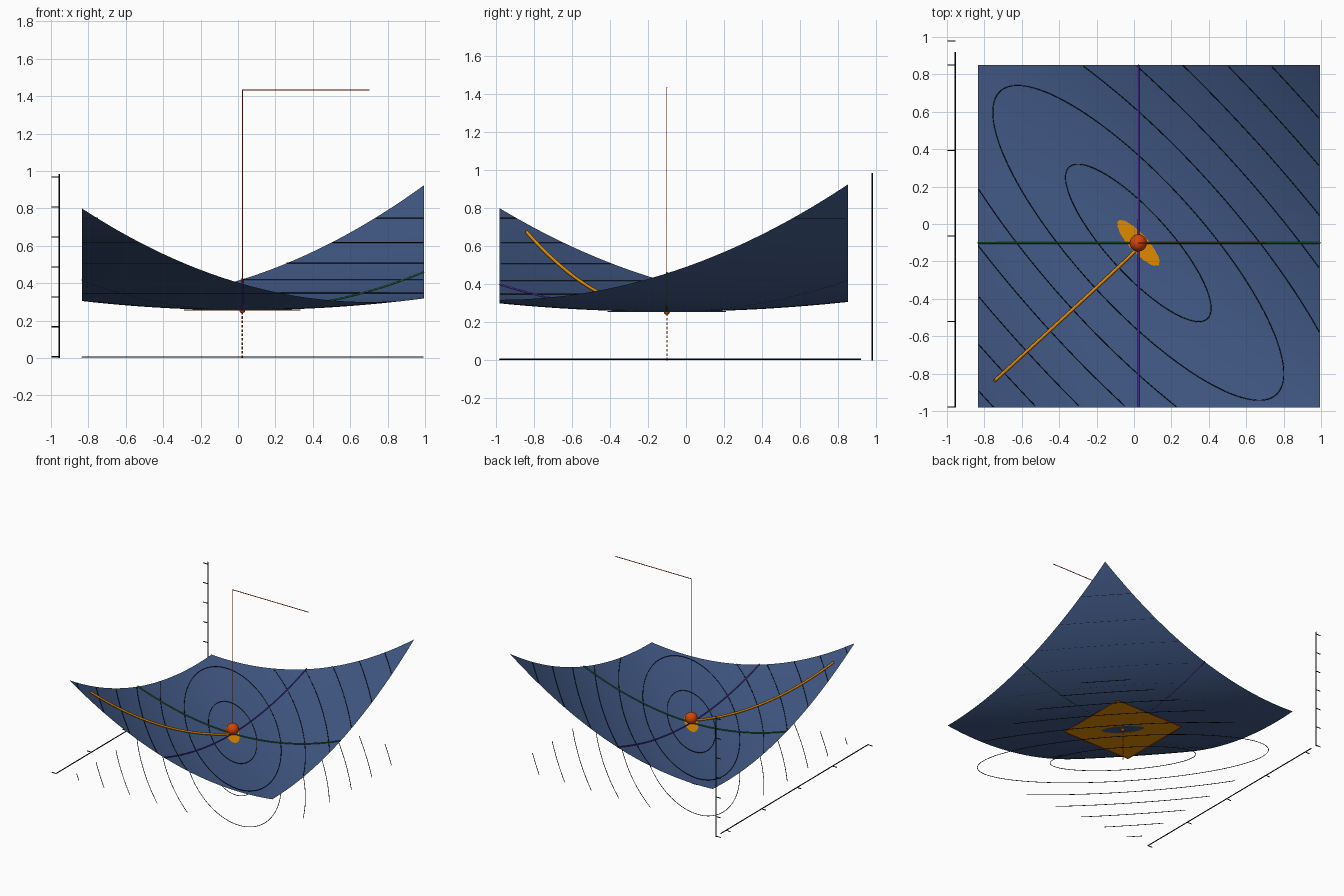
import bpy
import bmesh
import math
from mathutils import Vector

cube = bpy.data.objects.get("Cube")
if cube:
    bpy.data.objects.remove(cube, do_unlink=True)


def material(name, rgb):
    lin = [((c / 255 + 0.055) / 1.055) ** 2.4 if c > 10 else c / 255 / 12.92 for c in rgb]
    m = bpy.data.materials.new(name)
    m.use_nodes = True
    m.diffuse_color = (*lin, 1)
    m.node_tree.nodes["Principled BSDF"].inputs["Base Color"].default_value = (*lin, 1)
    return m


BLUE = material("slate_blue", (66, 90, 135))
BLACK = material("near_black", (14, 17, 23))
ORANGE = material("amber", (224, 138, 0))
RED = material("burnt_orange", (210, 70, 8))
GREEN = material("dark_green", (30, 108, 54))
PURPLE = material("deep_purple", (88, 54, 176))

# Quadratic bowl: lowest point, coefficients and square domain
CX, CY, CZ = 0.023, -0.101, 0.256
A, B, D = 0.213, 0.327, 0.182
X0, X1, Y0, Y1 = -0.835, 0.995, -0.98, 0.85

# Principal directions and curvatures of the bowl
mid, radius = (A + D) / 2, math.hypot((A - D) / 2, B / 2)
steep, shallow = mid + radius, mid - radius
angle = math.atan2(B, A - D) / 2
E1 = Vector((math.cos(angle), math.sin(angle)))
E2 = Vector((-E1.y, E1.x))


def on_bowl(x, y, lift=0.0):
    u, v = x - CX, y - CY
    return Vector((x, y, CZ + A * u * u + B * u * v + D * v * v + lift))


def link(name, mesh, mat):
    mesh.materials.clear()
    mesh.materials.append(mat)
    obj = bpy.data.objects.new(name, mesh)
    bpy.context.collection.objects.link(obj)


def tubes(name, paths, r, mat):
    """Round tubes along several paths, joined in one mesh."""
    curve = bpy.data.curves.new(name, "CURVE")
    curve.dimensions = "3D"
    curve.bevel_depth = r
    curve.bevel_resolution = 1
    curve.use_fill_caps = True
    for pts in paths:
        closed = len(pts) > 2 and (Vector(pts[0]) - Vector(pts[-1])).length < 1e-5
        pts = pts[:-1] if closed else pts
        spline = curve.splines.new("POLY")
        spline.points.add(len(pts) - 1)
        for p, co in zip(spline.points, pts):
            p.co = (*co, 1)
        spline.use_cyclic_u = closed
    temp = bpy.data.objects.new(name + "_path", curve)
    mesh = bpy.data.meshes.new_from_object(temp)
    bpy.data.objects.remove(temp)
    mesh.shade_smooth()
    link(name, mesh, mat)


def ball(name, r, z, mat):
    bm = bmesh.new()
    bmesh.ops.create_uvsphere(bm, u_segments=32, v_segments=16, radius=r)
    bmesh.ops.translate(bm, verts=bm.verts, vec=(CX, CY, z))
    mesh = bpy.data.meshes.new(name)
    bm.to_mesh(mesh)
    bm.free()
    mesh.shade_smooth()
    link(name, mesh, mat)


# Curved sheet
bm = bmesh.new()
bmesh.ops.create_grid(bm, x_segments=72, y_segments=72, size=1)
for v in bm.verts:
    x = X0 + (v.co.x + 1) / 2 * (X1 - X0)
    y = Y0 + (v.co.y + 1) / 2 * (Y1 - Y0)
    v.co = on_bowl(x, y)
mesh = bpy.data.meshes.new("curved_sheet")
bm.to_mesh(mesh)
bm.free()
mesh.shade_smooth()
link("curved_sheet", mesh, BLUE)


# Level lines, clipped to the square domain
def level_runs(n):
    q = 0.01 * n * n
    steps = 240 * n
    runs, run = [], []
    for i in range(steps + 1):
        t = 2 * math.pi * i / steps
        p = (Vector((CX, CY)) + E1 * math.cos(t) * math.sqrt(q / steep)
             + E2 * math.sin(t) * math.sqrt(q / shallow))
        if X0 <= p.x <= X1 and Y0 <= p.y <= Y1:
            run.append(p)
        elif run:
            runs.append(run)
            run = []
    if run:
        # an arc cut by the start of the loop is joined up again
        if runs and (runs[0][0] - run[-1]).length < 1e-5:
            runs[0] = run[:-1] + runs[0]
        else:
            runs.append(run)
    return [r for r in runs if len(r) > 2]


levels = [run for n in range(1, 8) for run in level_runs(n)]
tubes("level_lines", [[on_bowl(p.x, p.y, 0.0022) for p in r] for r in levels], 0.0023, BLACK)
tubes("floor_level_lines", [[(p.x, p.y, 0.005) for p in r] for r in levels], 0.0023, BLACK)

# Section curves through the lowest point
N = 60
xs = [X0 + (X1 - X0) * i / N for i in range(N + 1)]
ys = [Y0 + (Y1 - Y0) * i / N for i in range(N + 1)]
tubes("lengthwise_section", [[on_bowl(x, CY, 0.004) for x in xs]], 0.0052, GREEN)
tubes("crosswise_section", [[on_bowl(CX, y, 0.004) for y in ys]], 0.0052, PURPLE)

# Steepest descent path
start = Vector((-0.745, -0.838)) - Vector((CX, CY))
path = []
for i in range(N + 1):
    t = 1 - 0.97 * i / N
    p = E1 * start.dot(E1) * t + E2 * start.dot(E2) * t ** (shallow / steep)
    path.append(on_bowl(CX + p.x, CY + p.y, 0.0105))
tubes("descent_path", [path], 0.0085, ORANGE)

# Flat square touching the bottom of the bowl, with a thin rim
H, PZ = 0.31, CZ + 0.0009
corners = [(CX + sx * H, CY + sy * H, PZ) for sx, sy in ((-1, -1), (1, -1), (1, 1), (-1, 1))]
mesh = bpy.data.meshes.new("tangent_square")
mesh.from_pydata(corners, [], [(0, 1, 2, 3)])
link("tangent_square", mesh, ORANGE)
tubes("tangent_square_rim", [[corners[i], corners[(i + 1) % 4]] for i in range(4)], 0.003, RED)

# Ball resting at the lowest point, with a small dot under the sheet
ball("minimum_ball", 0.046, CZ + 0.041, RED)
ball("minimum_dot", 0.016, CZ, RED)

# Leader line above and dashed drop line below
tubes("leader_line", [[(CX, CY, CZ), (CX, CY, 1.435)],
                      [(CX, CY, 1.432), (0.704, CY, 1.432)]], 0.0028, RED)
step = CZ / 11
tubes("drop_line", [[(CX, CY, i * step), (CX, CY, (i + 0.6) * step)] for i in range(11)],
      0.003, RED)

# Upright and floor scales with ticks
AX, AY, FZ, TICK = -0.957, 0.978, 0.006, 0.04
ticks = [[(AX, AY, z), (AX - TICK, AY, z)] for z in (0.007 + 0.16 * i for i in range(7))]
ticks += [[(AX, y, FZ), (AX - TICK, y, FZ)] for y in (-0.978 + 0.457 * i for i in range(5))]
tubes("scale_ticks", ticks, 0.0033, BLACK)
tubes("upright_scale", [[(AX, AY, 0), (AX, AY, 0.985)]], 0.004, BLACK)
tubes("floor_scale", [[(AX, -0.98, FZ), (AX, 0.92, FZ)]], 0.004, BLACK)
